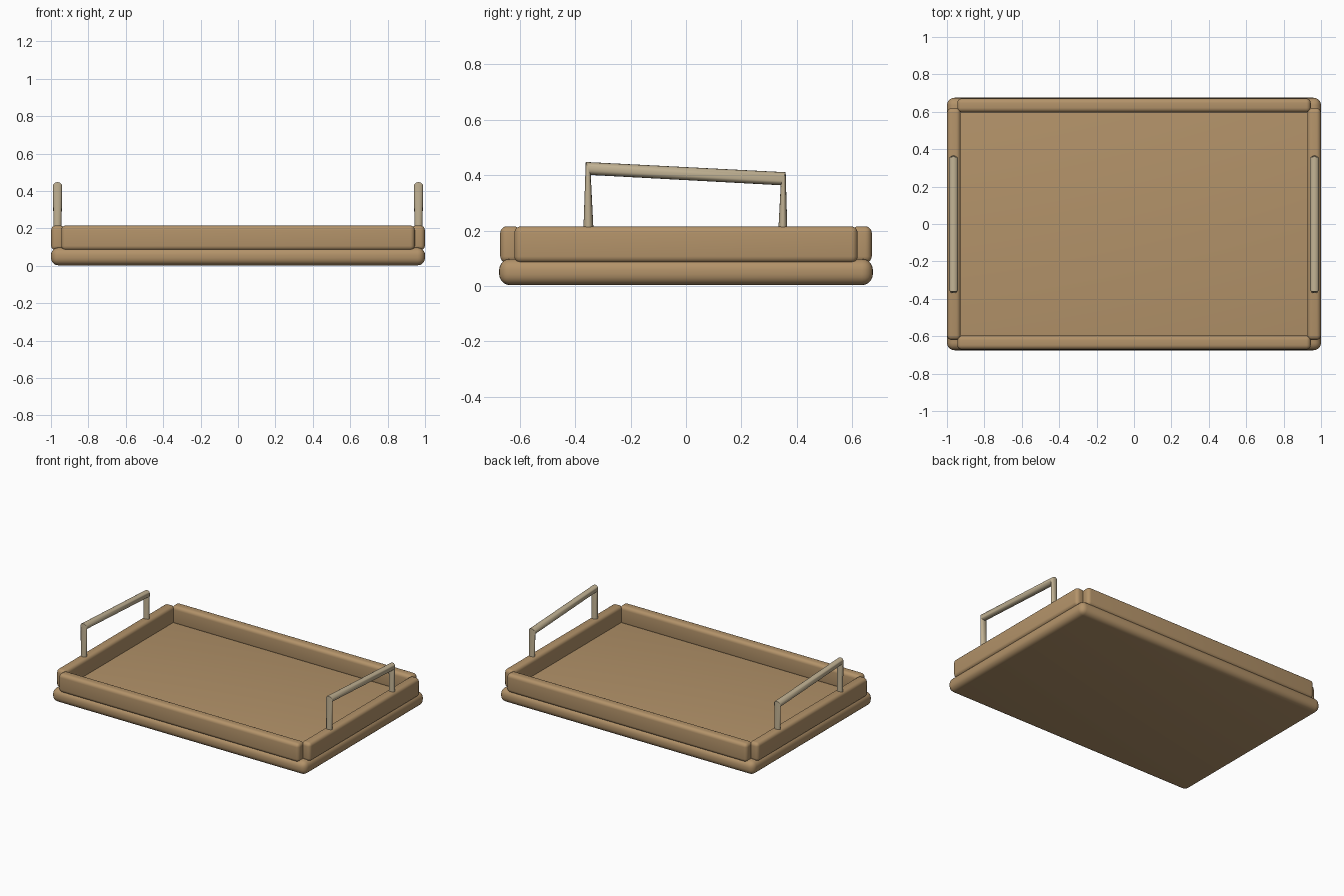
import bpy, bmesh, math
from mathutils import Vector

cube = bpy.data.objects.get("Cube")
if cube:
    bpy.data.objects.remove(cube, do_unlink=True)


def make_material(name, rgb):
    mat = bpy.data.materials.new(name)
    mat.use_nodes = True
    mat.diffuse_color = (*rgb, 1)
    mat.node_tree.nodes["Principled BSDF"].inputs["Base Color"].default_value = (*rgb, 1)
    return mat


wood = make_material("warm wood", (0.45, 0.29, 0.142))
metal = make_material("pale brass", (0.53, 0.44, 0.29))


def finish(name, bm, mat):
    bmesh.ops.recalc_face_normals(bm, faces=bm.faces)
    mesh = bpy.data.meshes.new(name)
    bm.to_mesh(mesh)
    bm.free()
    mesh.materials.append(mat)
    obj = bpy.data.objects.new(name, mesh)
    bpy.context.collection.objects.link(obj)
    bpy.ops.object.select_all(action='DESELECT')
    obj.select_set(True)
    bpy.context.view_layer.objects.active = obj
    bpy.ops.object.shade_smooth_by_angle(angle=math.radians(40))
    return obj


def rounded_box(name, center, size, radius):
    bm = bmesh.new()
    bmesh.ops.create_cube(bm, size=1)
    bmesh.ops.scale(bm, vec=size, verts=bm.verts)
    bmesh.ops.translate(bm, vec=center, verts=bm.verts)
    bmesh.ops.bevel(bm, geom=bm.edges[:], offset=radius, segments=5,
                    profile=0.5, affect='EDGES')
    return finish(name, bm, wood)


def handle(name, x, sides=16):
    # Each ring: centre (y, z), half extent in the side plane (y, z), half width in x
    rings = [((-0.3525, 0.13), (-0.020, 0), 0.021),
             ((-0.3525, 0.22), (-0.0175, 0), 0.021),
             ((-0.353, 0.424), (-0.009, 0.0235), 0.025),
             ((0.351, 0.387), (0.009, 0.0235), 0.025),
             ((0.350, 0.22), (0.0155, 0), 0.021),
             ((0.350, 0.13), (0.018, 0), 0.021)]
    bm = bmesh.new()
    loops = []
    for (cy, cz), (hy, hz), width in rings:
        loop = []
        for i in range(sides):
            a = 2 * math.pi * i / sides
            loop.append(bm.verts.new(Vector((x + width * math.sin(a),
                                             cy + hy * math.cos(a),
                                             cz + hz * math.cos(a)))))
        loops.append(loop)
    for lower, upper in zip(loops, loops[1:]):
        for i in range(sides):
            j = (i + 1) % sides
            bm.faces.new((lower[i], lower[j], upper[j], upper[i]))
    bm.faces.new(loops[0])
    bm.faces.new(loops[-1])
    return finish(name, bm, metal)


# Tray floor
rounded_box("tray_base", (0, 0, 0.05), (2.0, 1.35, 0.095), 0.04)

# Rim rails around the floor
for side, s in (("front", -1), ("back", 1)):
    rounded_box(side + "_rail", (0, s * 0.634, 0.149), (1.89, 0.074, 0.132), 0.024)
for side, s in (("right", -1), ("left", 1)):
    rounded_box(side + "_rail", (s * 0.963, 0, 0.149), (0.072, 1.24, 0.132), 0.024)
    # Carrying handle standing on the side rail
    handle(side + "_handle", s * 0.965)
